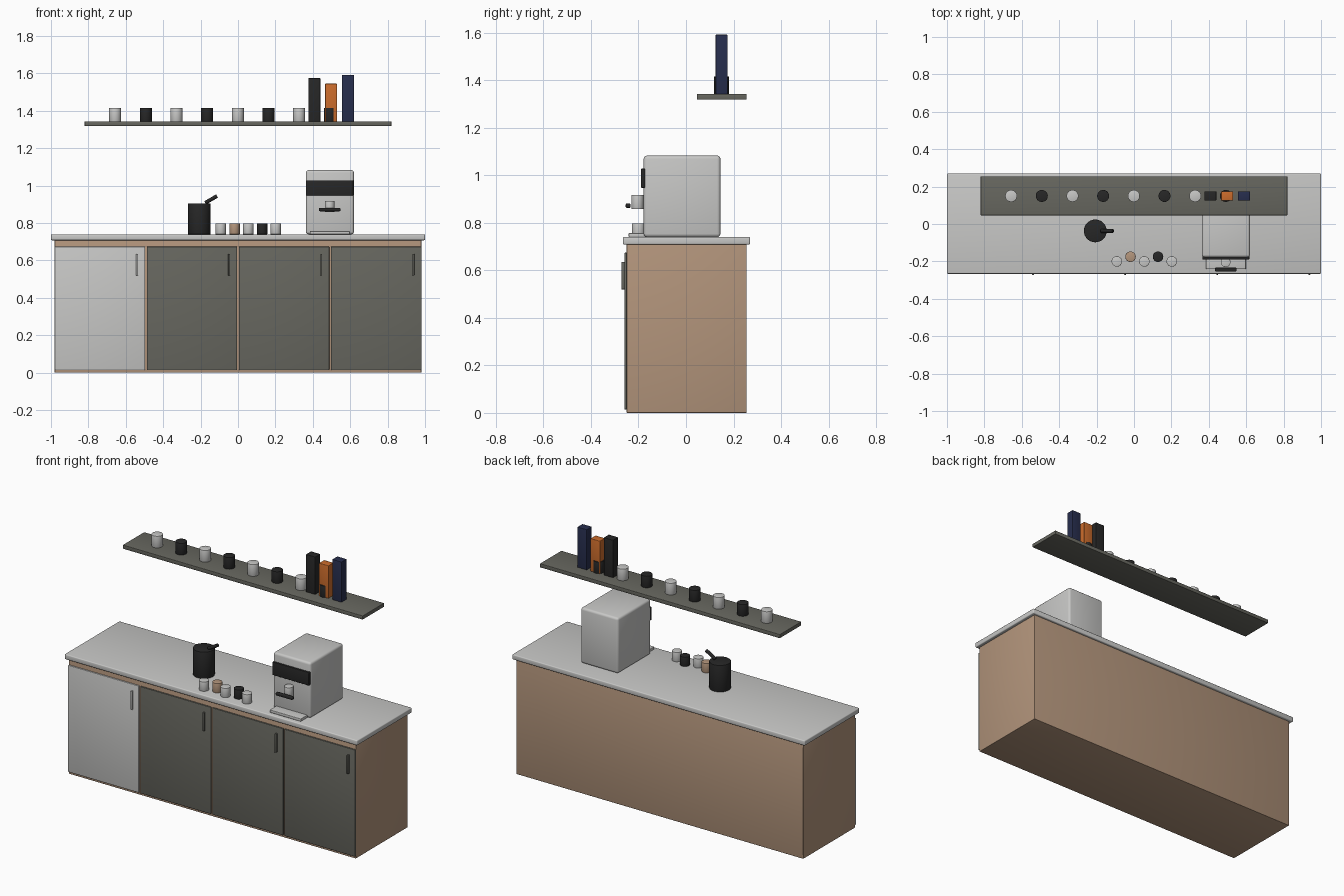
import bpy, math
from mathutils import Vector

if "Cube" in bpy.data.objects:
    bpy.data.objects.remove(bpy.data.objects["Cube"])


def mat(name, rgb):
    m = bpy.data.materials.new(name)
    m.diffuse_color = (*rgb, 1)
    m.use_nodes = True
    m.node_tree.nodes["Principled BSDF"].inputs["Base Color"].default_value = m.diffuse_color
    return m


STEEL = mat("light_grey", (0.58, 0.58, 0.57))
DOOR = mat("dark_grey", (0.135, 0.135, 0.115))
WOOD = mat("tan_wood", (0.45, 0.30, 0.20))
BLACK = mat("black", (0.02, 0.02, 0.02))
ORANGE = mat("orange", (0.60, 0.15, 0.025))
NAVY = mat("navy", (0.02, 0.027, 0.075))


def finish(ob, name, material, bevel, segments=3):
    ob.name = name
    ob.data.materials.append(material)
    if bevel:
        b = ob.modifiers.new("bevel", "BEVEL")
        b.width, b.segments, b.limit_method = bevel, segments, "ANGLE"
        bpy.ops.object.modifier_apply(modifier=b.name)
    bpy.ops.object.shade_smooth_by_angle(angle=math.radians(35))
    return ob


def box(name, x, y, z, material, bevel=0.0):
    """Box from (min, max) ranges on each axis."""
    bpy.ops.mesh.primitive_cube_add(size=1, location=[(a + b) / 2 for a, b in (x, y, z)])
    ob = bpy.context.object
    ob.scale = [b - a for a, b in (x, y, z)]
    bpy.ops.object.transform_apply(location=False, rotation=False, scale=True)
    return finish(ob, name, material, bevel)


def rod(name, start, end, radius, material, bevel=0.0):
    """Closed cylinder between two points."""
    a, b = Vector(start), Vector(end)
    d = b - a
    bpy.ops.mesh.primitive_cylinder_add(vertices=32, radius=radius, depth=d.length,
                                        location=(a + b) / 2,
                                        rotation=d.to_track_quat("Z", "Y").to_euler())
    return finish(bpy.context.object, name, material, bevel, 2)


# cabinet body and counter top
box("cabinet_body", (-0.98, 0.98), (-0.25, 0.255), (0, 0.71), WOOD, 0.002)
box("counter_top", (-1, 1), (-0.266, 0.27), (0.708, 0.74), STEEL, 0.006)

# four doors with upright handles
for i in range(4):
    x0 = -0.98 + i * 0.4925
    m = STEEL if i == 0 else DOOR
    box(f"door_{i + 1}", (x0, x0 + 0.483), (-0.259, -0.249), (0.015, 0.674), m, 0.002)
    hx = x0 + 0.44
    box(f"door_handle_{i + 1}", (hx - 0.005, hx + 0.005), (-0.272, -0.257), (0.52, 0.635), m, 0.002)

# coffee machine
box("machine_body", (0.363, 0.62), (-0.178, 0.145), (0.74, 1.083), STEEL, 0.014)
box("machine_panel", (0.366, 0.617), (-0.19, -0.17), (0.947, 1.028), BLACK, 0.004)
rod("brew_head", (0.49, -0.204, 0.858), (0.49, -0.204, 0.918), 0.026, STEEL, 0.001)
box("brew_handle", (0.433, 0.548), (-0.254, -0.233), (0.863, 0.881), BLACK, 0.005)
box("drip_tray", (0.385, 0.598), (-0.241, -0.15), (0.74, 0.757), STEEL, 0.003)

# jug with slanted handle
rod("jug", (-0.207, -0.037, 0.74), (-0.207, -0.037, 0.905), 0.061, BLACK, 0.002)
rod("jug_handle", (-0.175, -0.037, 0.908), (-0.112, -0.037, 0.945), 0.01, BLACK, 0.001)

# cups on the counter
for i, m in enumerate((STEEL, WOOD, STEEL, BLACK, STEEL)):
    x, y = -0.092 + i * 0.0735, -0.175 if i % 2 else -0.2
    rod(f"counter_cup_{i + 1}", (x, y, 0.74), (x, y, 0.798), 0.028, m, 0.001)

# wall shelf with its cups and books
box("shelf", (-0.82, 0.82), (0.046, 0.255), (1.319, 1.343), DOOR, 0.003)
for i in range(8):
    x = -0.657 + i * 0.164
    rod(f"shelf_cup_{i + 1}", (x, 0.15, 1.342), (x, 0.15, 1.415), 0.032,
        BLACK if i % 2 else STEEL, 0.001)
for i, (m, top) in enumerate(((BLACK, 1.575), (ORANGE, 1.545), (NAVY, 1.592))):
    x = 0.408 + i * 0.09
    box(f"book_{i + 1}", (x - 0.032, x + 0.032), (0.125, 0.175), (1.342, top), m, 0.003)
